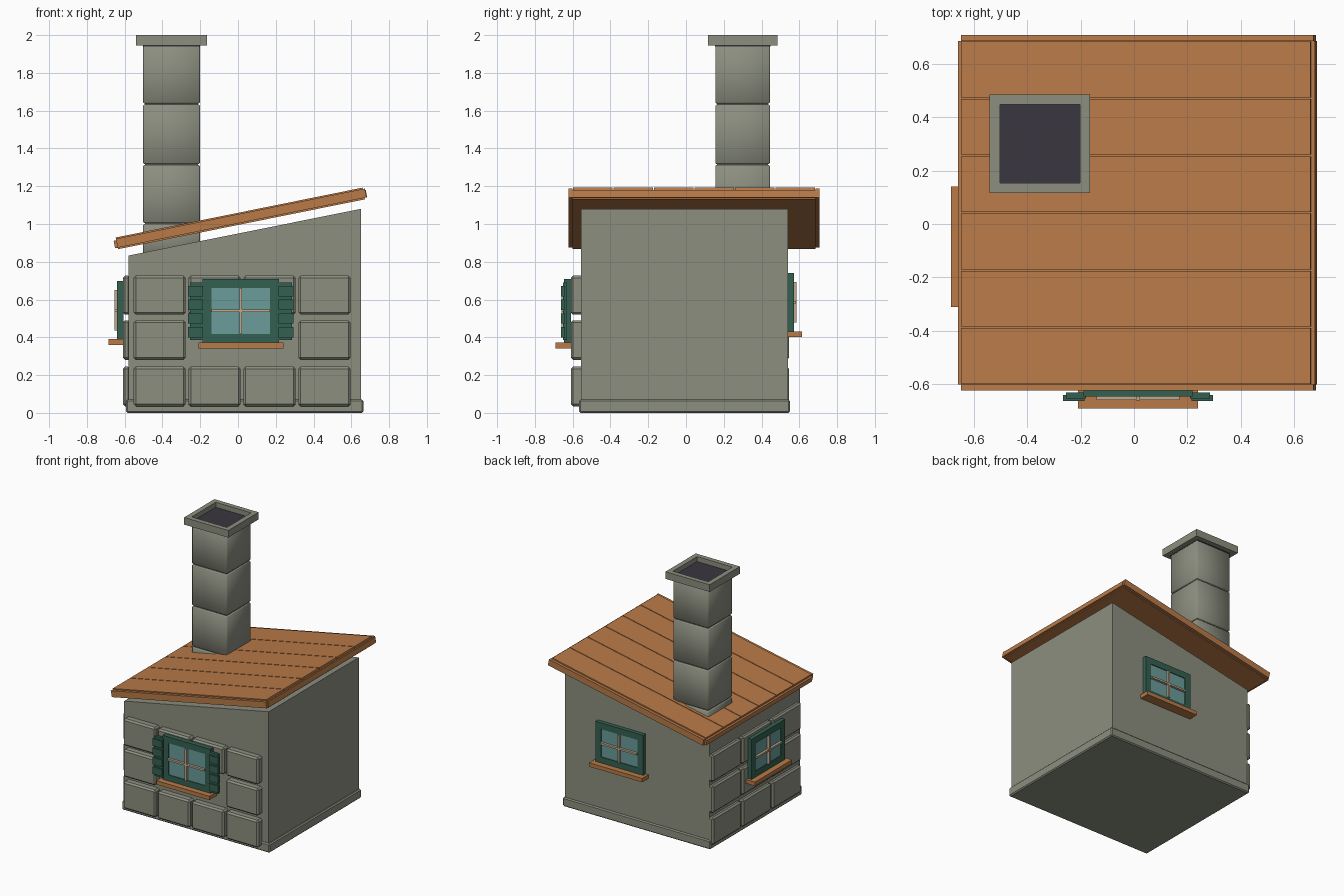
import bpy, bmesh, math
from mathutils import Matrix, Vector

cube = bpy.data.objects.get("Cube")
if cube:
    bpy.data.objects.remove(cube, do_unlink=True)


def material(name, hex_colour):
    rgb = [int(hex_colour[i:i + 2], 16) / 255 for i in (0, 2, 4)]
    rgba = [((c + 0.055) / 1.055) ** 2.4 for c in rgb] + [1]
    m = bpy.data.materials.new(name)
    m.use_nodes = True
    m.diffuse_color = rgba
    m.node_tree.nodes["Principled BSDF"].inputs["Base Color"].default_value = rgba
    return m


STONE = material("grey stone", "8c8f80")
WOOD = material("orange wood", "b87a48")
GREEN = material("green paint", "356052")
GLASS = material("window glass", "6a9c9a")
BAR = material("cream bar", "c0ab8c")
SOOT = material("soot", "3a373e")


def finish(name, bm, mat, frame, bevel=0.0, smooth=False):
    bmesh.ops.recalc_face_normals(bm, faces=bm.faces)
    mesh = bpy.data.meshes.new(name)
    bm.to_mesh(mesh)
    bm.free()
    mesh.transform(frame)
    mesh.materials.append(mat)
    if smooth:
        mesh.shade_smooth()
    obj = bpy.data.objects.new(name, mesh)
    bpy.context.collection.objects.link(obj)
    if bevel:
        mod = obj.modifiers.new("Bevel", "BEVEL")
        mod.width = bevel
        mod.segments = 1
    return obj


def box(name, mat, x, y, z, frame=Matrix(), **kw):
    """Box spanning the given (low, high) ranges inside a frame."""
    bm = bmesh.new()
    bmesh.ops.create_cube(bm, size=1)
    for v in bm.verts:
        v.co = Vector([(r[0] + r[1]) / 2 + c * (r[1] - r[0])
                       for r, c in zip((x, y, z), v.co)])
    return finish(name, bm, mat, frame, **kw)


# House body with a sloping top
bm = bmesh.new()
profile = [(-0.58, 0.02), (0.65, 0.02), (0.65, 1.08), (-0.58, 0.833)]
face = bm.faces.new([bm.verts.new((x, -0.555, z)) for x, z in profile])
ext = bmesh.ops.extrude_face_region(bm, geom=[face])
bmesh.ops.translate(bm, vec=(0, 1.095, 0),
                    verts=[v for v in ext["geom"] if isinstance(v, bmesh.types.BMVert)])
finish("walls", bm, STONE, Matrix())
box("plinth", STONE, (-0.592, 0.665), (-0.567, 0.55), (0, 0.07), bevel=0.008)

# Stone cladding on the front and on one side
ROWS = [(0.035, 0.245), (0.28, 0.49), (0.52, 0.727)]
for r, z in enumerate(ROWS):
    for c in range(4):
        if r == 1 and c in (1, 2):
            continue
        x = -0.553 + c * 0.291
        box("front_stone", STONE, (x, x + 0.276), (-0.61, -0.545), z, bevel=0.012)
    for c in range(3):
        y = -0.535 + c * 0.365
        box("side_stone", STONE, (-0.61, -0.57), (y, y + 0.35), z, bevel=0.012)


def window(name, frame, shutters=False):
    """Window facing -y; origin is the middle of the frame's bottom edge on the wall."""
    if shutters:
        w, h = 0.203, 0.34
    else:
        w, h = 0.203, 0.31
    edge = 0.048
    # Surround
    for s in (-1, 1):
        box(name + "_jamb", GREEN, sorted((s * w, s * (w - edge))), (-0.036, 0), (0, h), frame)
    for z in ((0, edge), (h - edge, h)):
        box(name + "_rail", GREEN, (edge - w, w - edge), (-0.036, 0), z, frame)
    # Glass and bars
    gw = w - edge
    box(name + "_glass", GLASS, (-gw, gw), (-0.03, -0.005), (edge, h - edge), frame)
    box(name + "_upright_bar", BAR, (-0.007, 0.007), (-0.05, -0.02), (edge, h - edge), frame)
    box(name + "_cross_bar", BAR, (-gw, gw), (-0.048, -0.02), (h / 2 - 0.007, h / 2 + 0.007), frame)
    # Sill
    box(name + "_sill", WOOD, (-0.225, 0.225), (-0.08, 0.01), (-0.028, 0.002), frame)
    if shutters:
        for s in (-1, 1):
            box("shutter", GREEN, sorted((s * 0.195, s * 0.27)), (-0.042, -0.02),
                (0.015, 0.32), frame)
            for i in range(4):
                z = 0.03 + i * 0.072
                box("shutter_slat", GREEN, sorted((s * 0.2, s * 0.28)), (-0.052, -0.03),
                    (z, z + 0.055), frame)


def wall_frame(x, y, z, degrees):
    return Matrix.Translation((x, y, z)) @ Matrix.Rotation(math.radians(degrees), 4, "Z")


window("front_window", wall_frame(0.015, -0.61, 0.37, 0), shutters=True)
window("side_window", wall_frame(-0.605, -0.085, 0.388, -90))
window("back_window", wall_frame(0.168, 0.535, 0.43, 180))

# Sloping roof: board, rim and planks
roof = Matrix.Translation((0.012, 0.042, 1.03)) @ Matrix.Rotation(-math.atan(0.202), 4, "Y")
L, W = 0.667, 0.643
box("roof_board", WOOD, (-L, L), (-W, W), (-0.032, 0.018), roof)
for s in (-1, 1):
    box("roof_side_rim", WOOD, (-L, L + 0.01), sorted((s * W, s * (W + 0.022))),
        (-0.024, 0.024), roof)
    box("roof_end_rim", WOOD, sorted((s * L, s * (L + 0.014))), (-W, W), (-0.024, 0.016), roof)
step = 2 * W / 6
for i in range(6):
    y = -W + i * step
    box("roof_plank", WOOD, (-L, L), (y + 0.003, y + step - 0.003), (0.01, 0.031), roof)

# Chimney with stacked blocks and a hollow cap
CX, CY = -0.352, 0.3
chimney = Matrix.Translation((CX, CY, 0))
for low, high in ((0.84, 1.0), (1.005, 1.312), (1.318, 1.632), (1.638, 1.945)):
    box("chimney_block", STONE, (-0.15, 0.15), (-0.145, 0.145), (low, high), chimney,
        bevel=0.006, smooth=True)
box("chimney_core", STONE, (-0.14, 0.14), (-0.135, 0.135), (0.84, 1.94), chimney)
for s in (-1, 1):
    box("cap_side", STONE, sorted((s * 0.15, s * 0.188)), (-0.184, 0.184), (1.945, 2), chimney)
    box("cap_end", STONE, (-0.15, 0.15), sorted((s * 0.147, s * 0.184)), (1.945, 2), chimney)
box("chimney_opening", SOOT, (-0.15, 0.15), (-0.147, 0.147), (1.94, 1.962), chimney)
